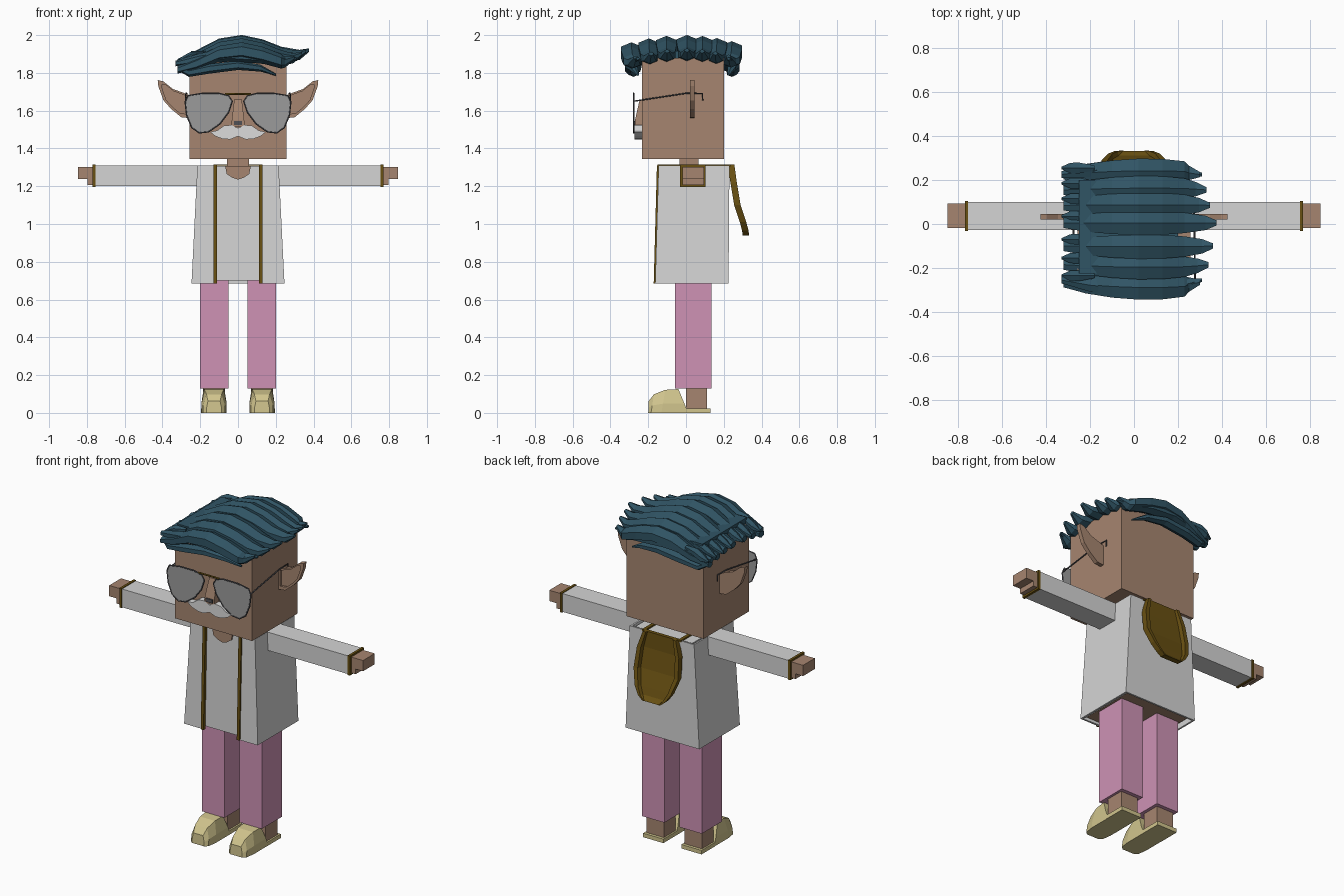
import bpy, bmesh, math

if "Cube" in bpy.data.objects:
    bpy.data.objects.remove(bpy.data.objects["Cube"])


def material(name, r, g, b):
    m = bpy.data.materials.new(name)
    m.use_nodes = True
    m.diffuse_color = (r, g, b, 1)
    m.node_tree.nodes["Principled BSDF"].inputs["Base Color"].default_value = (r, g, b, 1)
    return m


skin = material("skin", .38, .235, .16)
white = material("coat white", .66, .66, .66)
gold = material("dark gold", .14, .08, .006)
pink = material("trouser pink", .62, .29, .46)
cream = material("shoe cream", .64, .56, .27)
teal = material("hair teal", .03, .09, .13)
grey = material("lens grey", .33, .33, .33)
dark = material("frame grey", .08, .08, .09)
pale = material("moustache white", .72, .72, .72)


def loft(name, rings, mat, caps=True, closed=True):
    """Join equal rings of points into a skin."""
    bm = bmesh.new()
    rows = [[bm.verts.new(p) for p in ring] for ring in rings]
    n = len(rows[0])
    for a, b in zip(rows, rows[1:]):
        for i in range(n if closed else n - 1):
            j = (i + 1) % n
            bm.faces.new((a[i], a[j], b[j], b[i]))
    if caps:
        bm.faces.new(rows[0])
        bm.faces.new(rows[-1])
    bmesh.ops.recalc_face_normals(bm, faces=bm.faces)
    me = bpy.data.meshes.new(name)
    bm.to_mesh(me)
    bm.free()
    me.materials.append(mat)
    ob = bpy.data.objects.new(name, me)
    bpy.context.collection.objects.link(ob)
    return ob


def rect(x0, x1, y0, y1, z):
    return [(x0, y0, z), (x1, y0, z), (x1, y1, z), (x0, y1, z)]


def box(name, x, y, z, mat):
    return loft(name, [rect(*x, *y, h) for h in z], mat)


def plate(name, outline, y0, y1, mat):
    """Extrude a front-view outline from y0 to y1."""
    return loft(name, [[(x, y, z) for x, z in outline] for y in (y0, y1)], mat)


def rod(name, points, radius, mat, cyclic=False):
    cu = bpy.data.curves.new(name, "CURVE")
    cu.dimensions = "3D"
    cu.bevel_depth = radius
    cu.bevel_resolution = 1
    s = cu.splines.new("POLY")
    s.points.add(len(points) - 1)
    for p, co in zip(s.points, points):
        p.co = (*co, 1)
    s.use_cyclic_u = cyclic
    cu.materials.append(mat)
    ob = bpy.data.objects.new(name, cu)
    bpy.context.collection.objects.link(ob)


def flip(points, s):
    return [(s * p[0], *p[1:]) for p in points]


# Head and neck
box("head", (-.257, .257), (-.233, .2), (1.345, 1.88), skin)
box("neck", (-.057, .057), (-.035, .065), (1.25, 1.36), skin)

# Shirt body with a dark underside, and the open-fronted coat around it
shirt = loft("shirt", [rect(-.215, .215, -.148, .205, .70), rect(-.19, .19, -.138, .21, 1.305)], white)
shirt.data.materials.append(skin)
for f in shirt.data.polygons:
    if f.normal.z < -.9:
        f.material_index = 1


def coat_ring(w, y0, y1, z):
    return [(-.12, y0, z), (-w, y0, z), (-w, y1, z), (w, y1, z), (w, y0, z), (.12, y0, z)]


coat = loft("coat", [coat_ring(.246, -.163, .225, .685), coat_ring(.215, -.145, .23, 1.31)],
            white, caps=False, closed=False)
# Ensure the outward side faces away from the body before thickening inward
bm = bmesh.new()
bm.from_mesh(coat.data)
for f in bm.faces:
    c = f.calc_center_median()
    if f.normal.x * c.x + f.normal.y * (c.y - .03) < 0:
        f.normal_flip()
bm.to_mesh(coat.data)
bm.free()
mod = coat.modifiers.new("thickness", "SOLIDIFY")
mod.thickness = .015
mod.offset = -1
plate("neck_opening", [(-.068, 1.308), (.068, 1.308), (.06, 1.265), (.03, 1.245), (0, 1.235),
                       (-.03, 1.245), (-.06, 1.265)], -.15, -.14, skin)

# Hood hanging down the back, with a raised rim
hood = []
for z, w, y, deep in ((1.315, .11, .222, .022), (1.22, .14, .235, .012), (1.10, .148, .255, .012),
                      (1.01, .12, .285, .012), (.965, .09, .297, .014), (.94, .06, .30, .033)):
    out = y + .034
    half = [(w, y, z), (w, out, z), (.82 * w, out, z), (.78 * w, y + deep, z)]
    hood.append(half + flip(half, -1)[::-1])
loft("hood", hood, gold)

for side, s in (("left", 1), ("right", -1)):
    # Coat trim
    trim = [(s * .12, -.166, .685), (s * .12, -.149, 1.31)]
    loft(side + "_coat_trim", [[(x + a, y + b, z) for a, b in ((-.009, -.005), (.009, -.005), (.009, .012), (-.009, .012))]
                               for x, y, z in trim], gold)
    box(side + "_collar_trim", (s * .11, s * .13), (-.15, .235), (1.304, 1.314), gold)
    # Arm, cuff and hand
    box(side + "_sleeve", (s * .19, s * .76), (-.028, .1), (1.2, 1.31), white)
    box(side + "_cuff", (s * .755, s * .77), (-.032, .104), (1.196, 1.314), gold)
    box(side + "_hand", (s * .765, s * .848), (-.018, .094), (1.238, 1.303), skin)
    box(side + "_thumb", (s * .765, s * .798), (-.018, .094), (1.207, 1.24), skin)
    # Leg, ankle and clog
    box(side + "_trouser_leg", (s * .05, s * .2), (-.058, .135), (.128, .71), pink)
    box(side + "_ankle", (s * .07, s * .185), (0, .112), (.02, .135), skin)
    rings = []
    for yb, yt, w, tw, h in ((-.2, -.198, .04, .032, .062), (-.185, -.17, .058, .04, .098),
                             (-.13, -.11, .067, .05, .122), (.012, -.04, .067, .055, .126)):
        half = [(w, yb, 0), (w, yb + (yt - yb) * .4, h * .4), (tw, yt, h)]
        rings.append([(s * .127 + x, y, z) for x, y, z in half + flip(half, -1)[::-1]])
    loft(side + "_clog", rings, cream)
    box(side + "_sole", (s * .06, s * .195), (0, .13), (0, .024), cream)

    # Pointed ear: a rim around a thinner inner plate
    ear = [(.25, 1.68), (.29, 1.695), (.345, 1.715), (.395, 1.755), (.425, 1.762), (.422, 1.73),
           (.395, 1.655), (.355, 1.61), (.30, 1.565), (.25, 1.56)]
    cx, cz = .325, 1.66
    inner = [(cx + (x - cx) * .78, cz + (z - cz) * .78) for x, z in ear]
    rings = [[(s * x, y, z) for x, z in pts] for pts, y in
             ((inner, .034), (inner, .02), (ear, .02), (ear, .046))]
    loft(side + "_ear", rings, skin)

    # Sunglasses
    lens = [(.03, 1.65), (.05, 1.68), (.1, 1.692), (.19, 1.692), (.265, 1.68), (.28, 1.645), (.272, 1.575),
            (.245, 1.51), (.205, 1.482), (.155, 1.488), (.095, 1.53), (.05, 1.59)]
    lens = flip(lens, s)
    plate(side + "_lens", lens, -.279, -.274, grey)
    rod(side + "_lens_rim", [(x, -.277, z) for x, z in lens], .004, dark, True)
    rod(side + "_temple", [(s * .278, -.277, 1.65), (s * .275, 0, 1.692), (s * .272, .088, 1.692),
                           (s * .272, .088, 1.655)], .004, dark)
rod("bridge", [(-.07, -.277, 1.688), (.07, -.277, 1.688)], .005, gold)

# Nose and moustache
loft("nose", [rect(-.035, .035, -.272, -.225, 1.515), rect(-.033, .033, -.27, -.225, 1.55),
              rect(-.02, .02, -.245, -.225, 1.66)], skin)
box("nose_tip", (-.022, .022), (-.278, -.268), (1.525, 1.546), dark)
half = [(0, 1.508), (.035, 1.524), (.075, 1.52), (.11, 1.495), (.148, 1.487), (.12, 1.465),
        (.08, 1.45), (.04, 1.448), (0, 1.465)]
plate("moustache", half + flip(half, -1)[-2:0:-1], -.272, -.228, pale)


# Hair: hexagonal tapered locks swept across the head
def lock(name, y, path, width, height, bow=0):
    rings = []
    for i, (x, z) in enumerate(path):
        t = i / (len(path) - 1)
        size = .1 + .9 * math.sin(math.pi * (.08 + .9 * t)) ** .75
        yy = y + bow * math.sin(math.pi * t)
        rings.append([(x, yy + width * size * math.cos(a), z + height * size * math.sin(a))
                      for a in (math.tau * k / 6 + math.pi / 6 for k in range(6))])
    loft(name, rings, teal)


box("hair_base", (-.25, .2), (-.225, .2), (1.865, 1.915), teal)
for i, (y, reach) in enumerate(((-.265, .30), (-.185, .34), (-.10, .36), (.005, .375),
                                (.085, .345), (.155, .33), (.225, .30))):
    crest = 1.955 - .6 * (y + .01) ** 2
    path = [(-.32, crest - .10), (-.22, crest - .068), (-.1, crest - .015), (.02, crest),
            (.13, crest - .022), (.23, crest - .055), (reach - .05, crest - .06), (reach, crest - .035)]
    lock(f"hair_lock_{i}", y, path, .064, .046, .35 * y * abs(y))
    lock(f"hair_tuft_{i}", y + .03, [(-.18, 1.90), (-.25, 1.885), (-.29, 1.865), (-.33, 1.85)], .03, .028)

# Lower fringe at the front and back
for name, y, bow in (("front", -.255, -.04), ("back", .225, .03)):
    lock(name + "_fringe_upper", y, [(-.33, 1.85), (-.2, 1.875), (-.05, 1.895), (.1, 1.885),
                                     (.22, 1.865), (.31, 1.875)], .042, .036, bow)
    lock(name + "_fringe_lower", y, [(-.32, 1.825), (-.26, 1.80), (-.15, 1.822), (0, 1.84),
                                     (.12, 1.825), (.2, 1.79)], .035, .026, bow)
